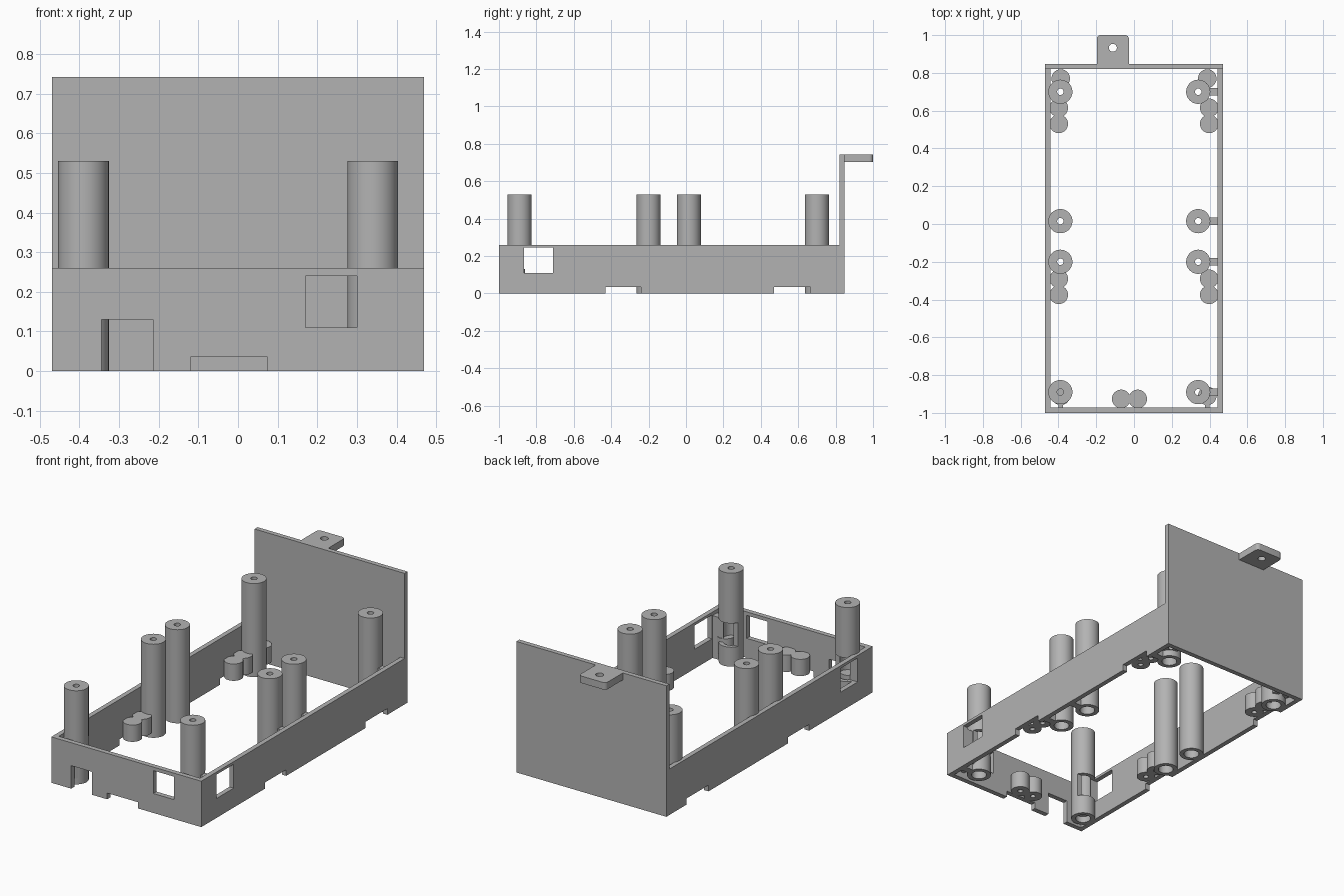
import bpy, bmesh, math

if "Cube" in bpy.data.objects:
    bpy.data.objects.remove(bpy.data.objects["Cube"], do_unlink=True)

grey = bpy.data.materials.new("plain grey")
grey.use_nodes = True
colour = (0.45, 0.45, 0.45, 1)
grey.diffuse_color = colour
grey.node_tree.nodes["Principled BSDF"].inputs["Base Color"].default_value = colour


def finish(name, bm):
    bmesh.ops.recalc_face_normals(bm, faces=bm.faces)
    mesh = bpy.data.meshes.new(name)
    bm.to_mesh(mesh)
    bm.free()
    mesh.materials.append(grey)
    ob = bpy.data.objects.new(name, mesh)
    bpy.context.collection.objects.link(ob)
    return ob


def box(name, x, y, z):
    """Box from (min, max) ranges on each axis."""
    bm = bmesh.new()
    bmesh.ops.create_cube(bm, size=1)
    for v in bm.verts:
        v.co = [r[0] if c < 0 else r[1] for c, r in zip(v.co, (x, y, z))]
    return finish(name, bm)


def lathe(name, x, y, profile, steps=40):
    """Closed (radius, height) profile turned about a vertical axis."""
    bm = bmesh.new()
    verts = [bm.verts.new((r, 0, z)) for r, z in profile]
    edges = [bm.edges.new((verts[i - 1], verts[i])) for i in range(len(verts))]
    bmesh.ops.spin(bm, geom=verts + edges, cent=(0, 0, 0), axis=(0, 0, 1),
                   angle=math.tau, steps=steps, use_duplicate=False)
    bmesh.ops.remove_doubles(bm, verts=bm.verts, dist=1e-5)
    bmesh.ops.dissolve_degenerate(bm, edges=bm.edges, dist=1e-6)
    bmesh.ops.translate(bm, verts=bm.verts, vec=(x, y, 0))
    return finish(name, bm)


def select(ob):
    bpy.ops.object.select_all(action='DESELECT')
    ob.select_set(True)
    bpy.context.view_layer.objects.active = ob


def smooth(ob):
    select(ob)
    bpy.ops.object.shade_smooth_by_angle(angle=math.radians(35))


def cut(ob, cutters):
    """Subtract the cutters and remove them."""
    for c in cutters:
        c.hide_render = True
        mod = ob.modifiers.new("cut", 'BOOLEAN')
        mod.operation, mod.solver, mod.object = 'DIFFERENCE', 'EXACT', c
        select(ob)
        bpy.ops.object.modifier_apply(modifier=mod.name)
        bpy.data.objects.remove(c, do_unlink=True)


def side_window():
    return box("side_window_cutter", (-1, 1), (-0.865, -0.71), (0.11, 0.245))


# Rectangular wall frame with windows and bottom notches
frame = box("wall_frame", (-0.47, 0.47), (-1, 0.83), (0, 0.26))
cut(frame, [
    box("inside_cutter", (-0.443, 0.443), (-0.972, 1), (-1, 1)),
    side_window(),
    box("side_notch_cutter", (-1, 1), (-0.43, -0.24), (-1, 0.035)),
    box("side_notch_cutter", (-1, 1), (0.47, 0.665), (-1, 0.035)),
    box("front_window_cutter", (0.17, 0.30), (-1.1, -0.96), (0.11, 0.24)),
    box("front_notch_cutter", (-0.345, -0.215), (-1.1, -0.96), (-1, 0.13)),
    box("front_low_notch_cutter", (-0.12, 0.075), (-1.1, -0.96), (-1, 0.035)),
])

# Tall back plate
box("back_plate", (-0.47, 0.47), (0.82, 0.847), (0, 0.742))

# Mounting tab with rounded outer corners and a screw hole
tab = box("mounting_tab", (-0.197, -0.027), (0.845, 1), (0.702, 0.742))
bm = bmesh.new()
bm.from_mesh(tab.data)
corners = [e for e in bm.edges if all(v.co.y > 0.99 for v in e.verts)
           and abs(e.verts[0].co.z - e.verts[1].co.z) > 0.01]
bmesh.ops.bevel(bm, geom=corners, offset=0.02, segments=6, profile=0.5, affect='EDGES')
bm.to_mesh(tab.data)
bm.free()
cut(tab, [lathe("tab_hole_cutter", -0.112, 0.933,
                [(0, 0.6), (0.021, 0.6), (0.021, 0.8), (0, 0.8)])])
smooth(tab)

# Tall posts, bored wide from below with a narrow hole through the top
POST = [(0.04, 0), (0.064, 0), (0.064, 0.53), (0.017, 0.53), (0.017, 0.48), (0.04, 0.48)]
for side, x in (("right", -0.39), ("left", 0.34)):
    for i, y in enumerate((-0.89, -0.20, 0.015, 0.70)):
        post = lathe(f"{side}_post_{i + 1}", x, y, POST)
        if i == 0:
            cut(post, [side_window()])
        smooth(post)
        if x > 0:
            box(f"post_web_{i + 1}", (0.40, 0.45), (y - 0.02, y + 0.02), (0, 0.24))

# Short lugs with blind holes underneath
LUG = [(0, 0.115), (0.014, 0.115), (0.014, 0.035), (0.049, 0.035), (0.049, 0.13), (0, 0.13)]
for side, s in (("right", -1), ("left", 1)):
    for i, y in enumerate((-0.375, -0.29, 0.53, 0.615)):
        smooth(lathe(f"{side}_lug_{i + 1}", s * 0.398, y, LUG))
    for end, y, wall in (("front", -0.91, -0.98), ("back", 0.77, 0.83)):
        smooth(lathe(f"{side}_{end}_corner_lug", s * 0.388, y, LUG))
        ys = sorted((y + math.copysign(0.04, y), wall))
        box(f"{side}_{end}_lug_web", (s * 0.388 - 0.013, s * 0.388 + 0.013), ys, (0.035, 0.13))
for i, x in enumerate((-0.068, 0.02)):
    smooth(lathe(f"front_lug_{i + 1}", x, -0.926, LUG))
